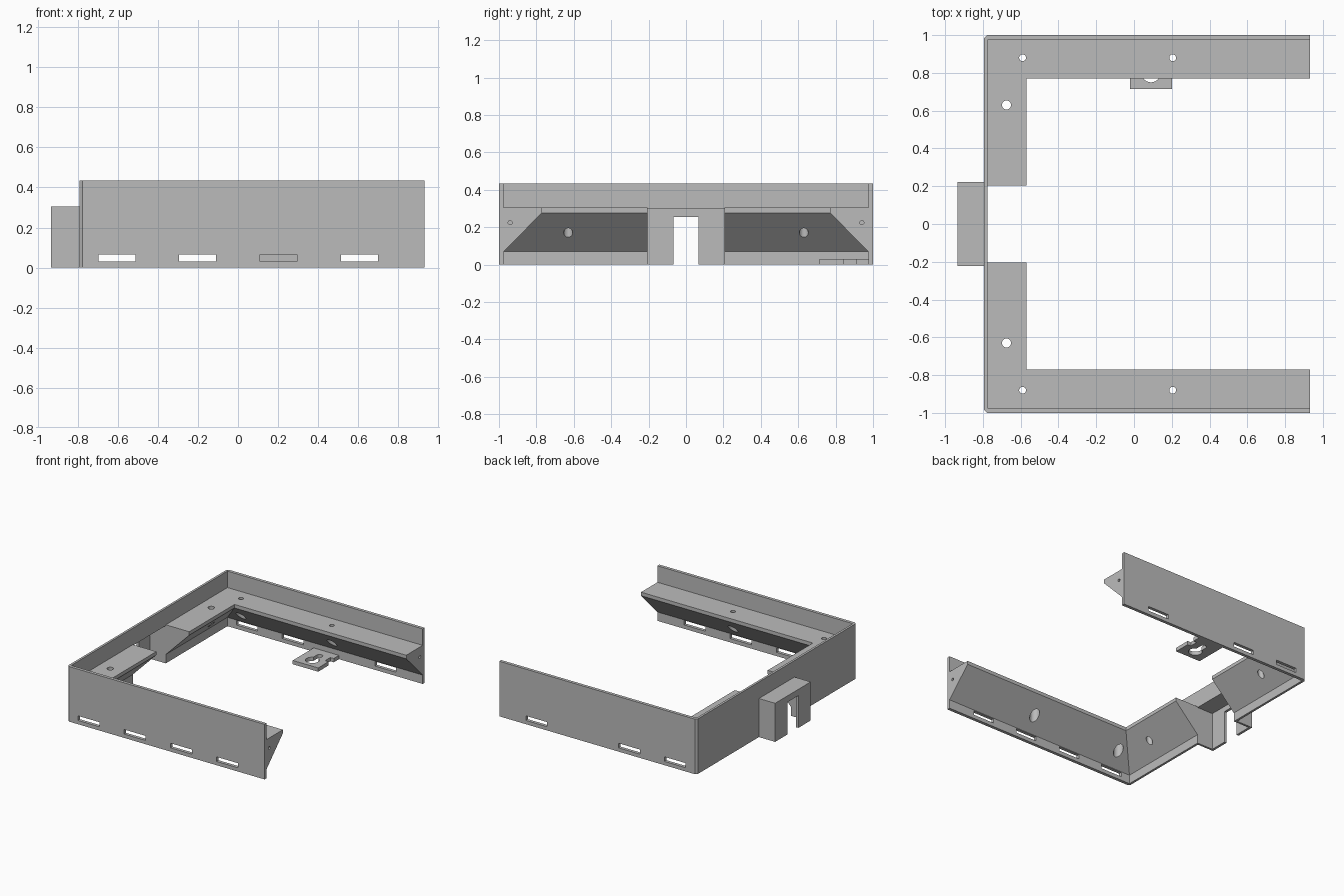
import bpy, bmesh
from mathutils import Matrix, Vector

cube = bpy.data.objects.get("Cube")
if cube:
    bpy.data.objects.remove(cube, do_unlink=True)

grey = bpy.data.materials.new("grey")
grey.use_nodes = True
grey.diffuse_color = (0.5, 0.5, 0.5, 1)
grey.node_tree.nodes["Principled BSDF"].inputs["Base Color"].default_value = (0.5, 0.5, 0.5, 1)

HEIGHT, LEDGE_TOP = 0.435, 0.305
END_X, WALL_X, INNER_X, INNER_Y = 0.932, -0.793, -0.775, 0.975
DOOR_Y = 0.205


def finish(name, bm):
    bmesh.ops.recalc_face_normals(bm, faces=bm.faces)
    mesh = bpy.data.meshes.new(name)
    bm.to_mesh(mesh)
    bm.free()
    mesh.materials.append(grey)
    ob = bpy.data.objects.new(name, mesh)
    bpy.context.collection.objects.link(ob)
    return ob


def box(name, lo, hi):
    lo, hi = Vector(lo), Vector(hi)
    bm = bmesh.new()
    m = Matrix.Translation((lo + hi) / 2) @ Matrix.Diagonal((*(hi - lo), 1))
    bmesh.ops.create_cube(bm, size=1, matrix=m)
    return finish(name, bm)


def rod(center, radius, length, axis="Z"):
    bm = bmesh.new()
    turn = Matrix.Rotation(1.5707963, 4, "Y") if axis == "X" else Matrix()
    bmesh.ops.create_cone(bm, cap_ends=True, segments=32, radius1=radius, radius2=radius,
                          depth=length, matrix=Matrix.Translation(center) @ turn)
    return finish("cutter", bm)


def prism(name, outline, z0, z1):
    bm = bmesh.new()
    face = bm.faces.new([bm.verts.new((x, y, z0)) for x, y in outline])
    ext = bmesh.ops.extrude_face_region(bm, geom=[face])
    bmesh.ops.translate(bm, vec=(0, 0, z1 - z0),
                        verts=[v for v in ext["geom"] if isinstance(v, bmesh.types.BMVert)])
    return finish(name, bm)


def cut(ob, cutters):
    for c in cutters:
        c.hide_render = True
        mod = ob.modifiers.new("cut", "BOOLEAN")
        mod.operation, mod.solver, mod.object = "DIFFERENCE", "EXACT", c
    bpy.context.view_layer.update()
    graph = bpy.context.evaluated_depsgraph_get()
    mesh = bpy.data.meshes.new_from_object(ob.evaluated_get(graph))
    ob.modifiers.clear()
    ob.data = mesh
    for c in cutters:
        bpy.data.objects.remove(c, do_unlink=True)


def doorway():
    return box("cutter", (-0.915, -DOOR_Y, -0.1), (-0.7, DOOR_Y, 0.298))


# Three-sided wall with chamfered outer corners
c = 0.015
half = [(END_X, INNER_Y), (END_X, 1), (WALL_X + c, 1), (WALL_X, 1 - c)]
inner = [(INNER_X, -INNER_Y), (INNER_X, INNER_Y)]
walls = prism("outer_walls", half + [(x, -y) for x, y in reversed(half)] + inner, 0, HEIGHT)
cutters = [doorway()]
for x in (-0.605, -0.203, 0.203, 0.607):
    # The back wall has a tab in place of its third slot
    back = 0.9 if x == 0.203 else 1.1
    cutters.append(box("cutter", (x - 0.093, -1.1, 0.03), (x + 0.093, back, 0.066)))
cut(walls, cutters)

# Mitred, undercut ledges on both sides
for side, name in ((1, "back_ledge"), (-1, "front_ledge")):
    bm = bmesh.new()
    rings = []
    for u, z in ((0, 0.07), (0.205, 0.277), (0.205, LEDGE_TOP), (0, LEDGE_TOP)):
        y = side * (INNER_Y - u)
        rings.append([bm.verts.new(p) for p in
                      ((END_X, y, z), (INNER_X + u, y, z), (INNER_X + u, side * DOOR_Y, z))])
    for a, b in zip(rings, rings[1:] + rings[:1]):
        for i in range(2):
            bm.faces.new((a[i], a[i + 1], b[i + 1], b[i]))
    bm.faces.new([r[0] for r in rings])
    bm.faces.new([r[2] for r in rings])
    ledge = finish(name, bm)
    # Screw holes, counterbored from below, and a blind hole in the end
    cutters = [rod((-0.675, side * 0.63, 0.2), 0.024, 0.5),
               rod((END_X, side * 0.94, 0.225), 0.011, 0.12, "X")]
    for x in (-0.59, 0.205):
        cutters += [rod((x, side * 0.88, 0.2), 0.018, 0.5),
                    rod((x, side * 0.88, 0.12), 0.036, 0.3)]
    cut(ledge, cutters)

# Hollow housing on the closed side, with a cable notch
housing = box("cable_housing", (-0.935, -0.222, 0), (WALL_X, 0.222, LEDGE_TOP))
cut(housing, [doorway(), box("cutter", (-1, -0.068, -0.1), (-0.9, 0.068, 0.255))])

# Keyhole hanging tab at the foot of the back wall
tab = box("keyhole_tab", (-0.022, 0.715, 0), (0.2, INNER_Y, 0.03))
cut(tab, [rod((0.09, 0.8, 0), 0.05, 0.2),
          box("cutter", (0.067, 0.8, -0.1), (0.113, 0.89, 0.1)),
          rod((0.09, 0.89, 0), 0.023, 0.22),
          box("cutter", (0.17, 0.845, -0.1), (0.3, 0.91, 0.1))])
